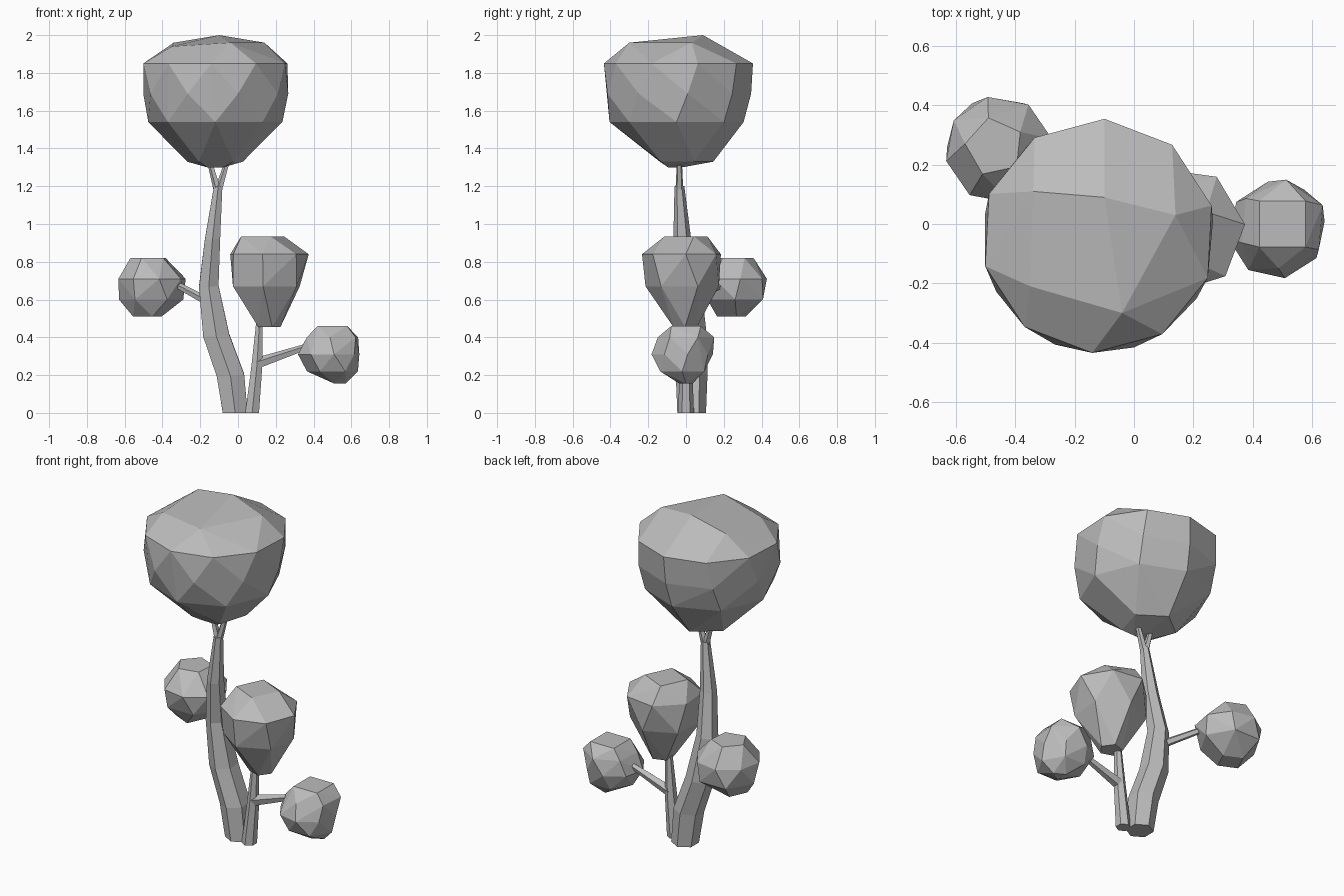
import bpy
import bmesh
from math import cos, sin, radians, tau
from mathutils import Vector

default_cube = bpy.data.objects.get("Cube")
if default_cube:
    bpy.data.objects.remove(default_cube, do_unlink=True)


def make_material(name, colour):
    material = bpy.data.materials.new(name)
    material.use_nodes = True
    material.diffuse_color = colour
    shader = next(n for n in material.node_tree.nodes if n.type == 'BSDF_PRINCIPLED')
    shader.inputs["Base Color"].default_value = colour
    return material


grey = make_material("plain grey", (0.5, 0.5, 0.5, 1))


def finish(name, bm):
    bmesh.ops.recalc_face_normals(bm, faces=bm.faces)
    mesh = bpy.data.meshes.new(name)
    bm.to_mesh(mesh)
    bm.free()
    mesh.materials.append(grey)
    obj = bpy.data.objects.new(name, mesh)
    bpy.context.collection.objects.link(obj)
    return obj


def crown(name, rings, peaks=()):
    """Faceted foliage: convex hull round stacked rings of
    (height, centre x, centre y, radius, sides, turn in degrees)."""
    bm = bmesh.new()
    for z, cx, cy, radius, sides, turn in rings:
        for i in range(sides):
            angle = radians(turn) + tau * i / sides
            bm.verts.new((cx + radius * cos(angle), cy + radius * sin(angle), z))
    for point in peaks:
        bm.verts.new(point)
    result = bmesh.ops.convex_hull(bm, input=bm.verts)
    loose = {v for v in result["geom_interior"] if isinstance(v, bmesh.types.BMVert)}
    bmesh.ops.delete(bm, geom=list(loose), context='VERTS')
    # Merge nearly flat neighbours into broad facets
    bmesh.ops.dissolve_limit(bm, angle_limit=radians(6), verts=bm.verts, edges=bm.edges)
    return finish(name, bm)


def limb(name, path, sides=6):
    """Tapered angular tube along (x, y, z, radius) points."""
    bm = bmesh.new()
    along = Vector(path[-1][:3]) - Vector(path[0][:3])
    turn = Vector((0, 0, 1)).rotation_difference(along)
    loops = []
    for x, y, z, radius in path:
        loop = []
        for i in range(sides):
            angle = tau * (i + 0.5) / sides
            offset = turn @ Vector((radius * cos(angle), radius * sin(angle), 0))
            point = Vector((x, y, z)) + offset
            point.z = 0 if z == 0 else point.z
            loop.append(bm.verts.new(point))
        loops.append(loop)
    for low, high in zip(loops, loops[1:]):
        for i in range(sides):
            j = (i + 1) % sides
            bm.faces.new((low[i], low[j], high[j], high[i]))
    bm.faces.new(loops[0][::-1])
    bm.faces.new(loops[-1])
    return finish(name, bm)


# Main trunk with its forked tip
limb("trunk", [
    (-0.015, 0.03, 0, 0.076), (-0.04, 0.03, 0.2, 0.084), (-0.115, 0.03, 0.41, 0.08),
    (-0.155, 0.02, 0.67, 0.06), (-0.135, -0.02, 0.92, 0.047), (-0.105, -0.035, 1.2, 0.026)])
for side, x in (("right", -0.155), ("left", -0.05)):
    limb(side + "_fork", [(-0.105, -0.035, 1.17, 0.022), (x, -0.035, 1.35, 0.013)], 5)

# Second stem and the side branches
limb("second_stem", [(0.075, 0, 0, 0.042), (0.1, 0, 0.25, 0.033), (0.115, 0, 0.5, 0.019)])
limb("left_branch", [(0.1, 0, 0.26, 0.032), (0.35, 0, 0.345, 0.018)], 5)
limb("right_branch", [(-0.16, 0.03, 0.59, 0.024), (-0.31, 0.17, 0.67, 0.018)], 5)

# Foliage crowns
crown("top_crown", [
    (1.85, -0.12, -0.04, 0.395, 10, 15),
    (1.69, -0.12, -0.045, 0.39, 9, 8),
    (1.54, -0.12, -0.05, 0.355, 8, 0),
    (1.33, -0.12, -0.01, 0.155, 5, 20),
    (1.3, -0.12, -0.07, 0.05, 3, -30)],
    [(-0.1, 0.09, 2), (-0.34, 0.11, 1.96), (0.14, 0.03, 1.96),
     (-0.35, -0.21, 1.94), (-0.04, -0.3, 1.96)])
crown("middle_crown", [
    (0.935, 0.13, 0, 0.12, 4, 20),
    (0.84, 0.16, -0.02, 0.215, 7, 5),
    (0.67, 0.15, -0.02, 0.195, 6, 25),
    (0.455, 0.16, -0.005, 0.065, 5, 0)])
crown("left_small_crown", [
    (0.46, 0.5, 0, 0.11, 4, 45),
    (0.4, 0.5, 0, 0.15, 6, 25),
    (0.31, 0.48, -0.02, 0.165, 8, 10),
    (0.22, 0.5, -0.02, 0.135, 6, 0),
    (0.155, 0.53, 0, 0.04, 3, 0)])
crown("right_small_crown", [
    (0.82, -0.47, 0.26, 0.1, 5, 30),
    (0.71, -0.455, 0.25, 0.182, 8, 12),
    (0.6, -0.46, 0.26, 0.17, 6, 0),
    (0.51, -0.48, 0.24, 0.08, 4, 20)])
